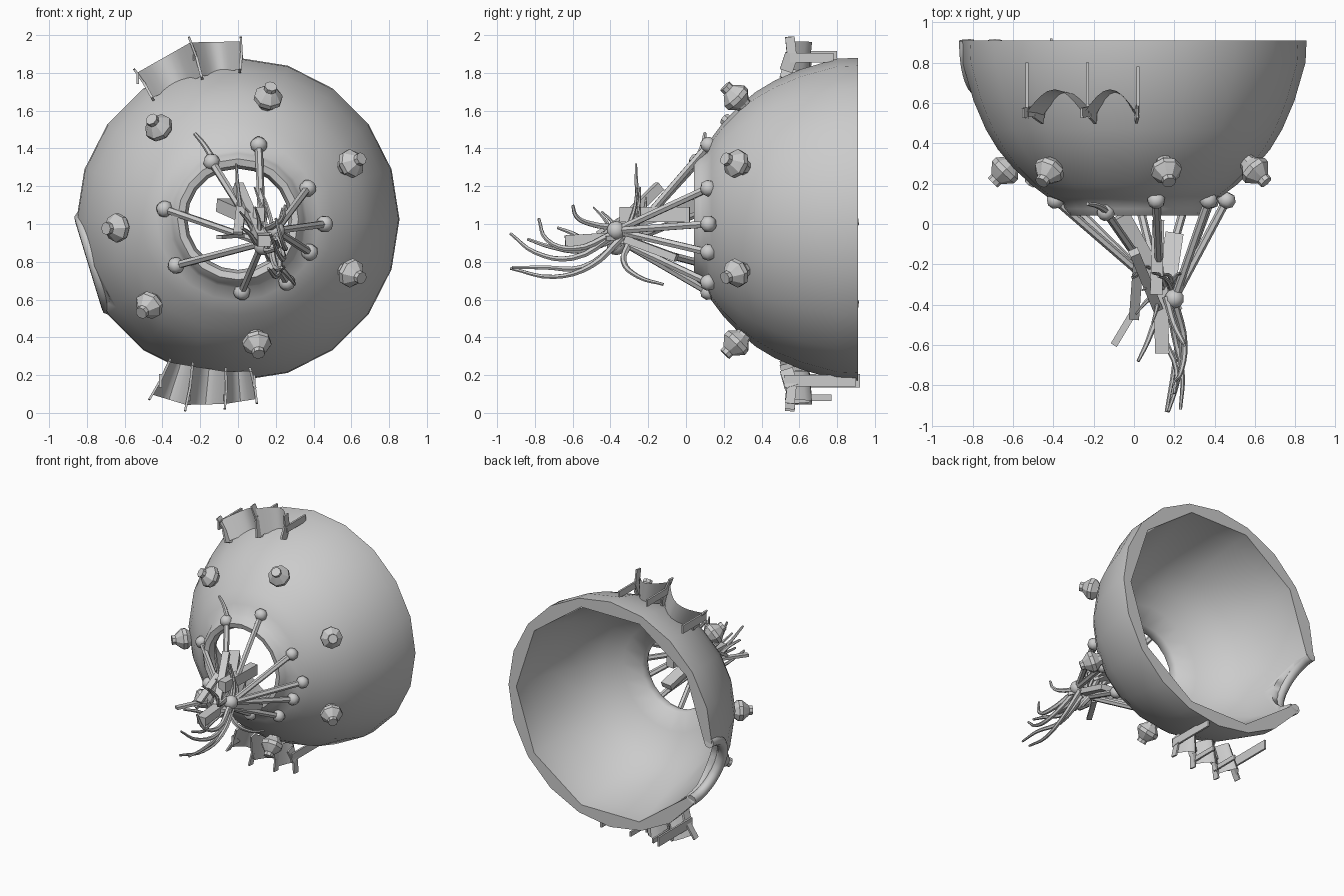
import bpy, bmesh, math, random
from mathutils import Vector

random.seed(4)
if "Cube" in bpy.data.objects:
    bpy.data.objects.remove(bpy.data.objects["Cube"])

grey = bpy.data.materials.new("plain_grey")
grey.use_nodes = True
grey.diffuse_color = (0.6, 0.6, 0.6, 1)
grey.node_tree.nodes["Principled BSDF"].inputs["Base Color"].default_value = (0.6, 0.6, 0.6, 1)


def finish(name, bm, smooth=40):
    bmesh.ops.recalc_face_normals(bm, faces=bm.faces)
    mesh = bpy.data.meshes.new(name)
    bm.to_mesh(mesh)
    bm.free()
    mesh.materials.append(grey)
    ob = bpy.data.objects.new(name, mesh)
    bpy.context.collection.objects.link(ob)
    select(ob)
    if smooth:
        bpy.ops.object.shade_smooth_by_angle(angle=math.radians(smooth))
    return ob


def select(ob):
    bpy.ops.object.select_all(action='DESELECT')
    ob.select_set(True)
    bpy.context.view_layer.objects.active = ob


def lathe(name, profile, origin, axis, sides, closed=False, smooth=40, flat_from=None):
    """Spin (radius, height) points about an axis."""
    bm = bmesh.new()
    turn = Vector(axis).to_track_quat('Z', 'Y')
    rings = []
    for i, (r, h) in enumerate(profile):
        ring = []
        for k in range(sides):
            a = 2 * math.pi * k / sides
            # inner rings have half as many visible corners
            s = math.cos(2 * math.pi / sides) if flat_from and i >= flat_from and k % 2 else 1
            p = Vector((r * s * math.cos(a), r * s * math.sin(a), h))
            ring.append(bm.verts.new(Vector(origin) + turn @ p))
        rings.append(ring)
    pairs = list(zip(rings, rings[1:])) + ([(rings[-1], rings[0])] if closed else [])
    for a, b in pairs:
        for k in range(sides):
            n = (k + 1) % sides
            bm.faces.new((a[k], a[n], b[n], b[k]))
    if not closed:
        bm.faces.new(rings[0])
        bm.faces.new(rings[-1])
    return finish(name, bm, smooth)


def tube(name, points, radii, res=1):
    """Tapered round rod along a smooth path."""
    cu = bpy.data.curves.new(name, 'CURVE')
    cu.dimensions = '3D'
    cu.bevel_depth = 1
    cu.bevel_resolution = res
    cu.resolution_u = 4
    cu.use_fill_caps = True
    sp = cu.splines.new('BEZIER')
    sp.bezier_points.add(len(points) - 1)
    for i, bp in enumerate(sp.bezier_points):
        bp.co = points[i]
        bp.handle_left_type = bp.handle_right_type = 'AUTO'
        t = i / (len(points) - 1)
        bp.radius = radii[0] + (radii[1] - radii[0]) * t
    ob = bpy.data.objects.new(name, cu)
    bpy.context.collection.objects.link(ob)
    select(ob)
    bpy.ops.object.convert(target='MESH')
    ob = bpy.context.view_layer.objects.active
    ob.data.materials.clear()
    ob.data.materials.append(grey)
    bpy.ops.object.shade_smooth_by_angle(angle=math.radians(50))
    return ob


def ball(name, centre, r):
    bm = bmesh.new()
    bmesh.ops.create_uvsphere(bm, u_segments=10, v_segments=7, radius=r)
    bmesh.ops.translate(bm, verts=bm.verts, vec=centre)
    return finish(name, bm, 60)


def plank(name, a, b, width, thick, up=(0, 0, 1)):
    """Flat bar from a to b."""
    a, b = Vector(a), Vector(b)
    d = (b - a).normalized()
    side = d.cross(Vector(up)).normalized()
    top = side.cross(d)
    bm = bmesh.new()
    ends = []
    for p in (a, b):
        ends.append([bm.verts.new(p + side * i * width / 2 + top * j * thick / 2)
                     for i, j in ((-1, -1), (1, -1), (1, 1), (-1, 1))])
    for e in ends:
        bm.faces.new(e)
    for k in range(4):
        n = (k + 1) % 4
        bm.faces.new((ends[0][k], ends[0][n], ends[1][n], ends[1][k]))
    return finish(name, bm, 0)


# Bowl shell with rolled front lip; heights run forward from the rear rim
centre = Vector((0, 0.91, 1.025))
profile = [(0.855, 0), (0.85, 0.11), (0.795, 0.3), (0.735, 0.44), (0.675, 0.54), (0.6, 0.63),
           (0.51, 0.715), (0.43, 0.775), (0.365, 0.8), (0.35, 0.835), (0.32, 0.868), (0.285, 0.86),
           (0.268, 0.825), (0.28, 0.78), (0.4, 0.72), (0.52, 0.63), (0.62, 0.51), (0.72, 0.32),
           (0.78, 0.12), (0.79, 0)]
shell = lathe("bowl_shell", profile, centre, (0, -1, 0), 20, True, 50, flat_from=17)

# Round side notch at the rear rim
out = Vector((-0.95, 0, -0.29)).normalized()
tangent = out.cross(Vector((0, 1, 0)))
cutter = lathe("notch_cutter", [(0.23, 0.5), (0.23, 1.2)], centre, out, 24)
cutter.hide_render = True
select(shell)
mod = shell.modifiers.new("notch", 'BOOLEAN')
mod.object = cutter
mod.solver = 'EXACT'
bpy.ops.object.modifier_apply(modifier=mod.name)
bpy.data.objects.remove(cutter)
rim = []
for i in range(11):
    a = math.pi * i / 10
    v = out * 0.8 + 0.25 * (tangent * math.cos(a) + Vector((0, -1, 0)) * math.sin(a))
    rim.append(centre + v.normalized() * 0.83)
tube("notch_lip", rim, (0.038, 0.038), 2)

# Ring of studs standing out from the shell
for x, z in [(0.16, 1.67), (0.6, 1.32), (0.6, 0.74), (0.1, 0.37), (-0.47, 0.57), (-0.64, 0.98), (-0.42, 1.51)]:
    p = Vector((x, 0.265, z))
    n = (p - centre).normalized()
    lathe("stud", [(0.035, -0.09), (0.045, -0.05), (0.077, -0.015), (0.077, 0.012), (0.04, 0.055),
                   (0.034, 0.06), (0.034, 0.085)], p, n, 8, smooth=25)

# Spider frame: ball-ended arms meeting at a hub
hub = Vector((0.13, -0.33, 0.9))
hub_top = Vector((0.2, -0.37, 0.965))
ball("front_hub", hub + Vector((0, -0.04, -0.015)), 0.05)
ball("upper_hub", hub_top, 0.05)
tips = [(-0.14, 1.33), (0.11, 1.42), (0.37, 1.19), (0.46, 1.0), (0.38, 0.85), (0.26, 0.69),
        (0.02, 0.64), (-0.33, 0.78), (-0.39, 1.08)]
for i, (x, z) in enumerate(tips):
    tip = Vector((x, 0.06 if i == 0 else 0.12, z))
    root = hub_top if 2 <= i <= 4 else hub
    tube("arm", [tip, (tip + root) / 2, root], (0.021, 0.02))
    d = (tip - root).normalized()
    lathe("arm_foot", [(0.02, -0.04), (0.042, -0.02), (0.044, 0.01), (0.025, 0.035)], tip, d, 10, smooth=60)
tube("arm_spike", [(-0.13, 0.06, 1.34), (-0.18, 0.09, 1.42), (-0.23, 0.1, 1.48)], (0.018, 0.01))

# Tangle of trailing tendrils
tendrils = [
    [(0.2, -0.34, 0.93), (0.22, -0.5, 0.78), (0.2, -0.7, 0.72), (0.16, -0.93, 0.765)],
    [(0.17, -0.35, 0.9), (0.2, -0.55, 0.77), (0.24, -0.75, 0.77), (0.23, -0.92, 0.77)],
    [(0.2, -0.37, 0.95), (0.24, -0.6, 0.82), (0.21, -0.8, 0.85), (0.17, -0.93, 0.95)],
    [(0.2, -0.38, 0.95), (0.25, -0.6, 0.87), (0.23, -0.74, 0.92), (0.2, -0.78, 1.03)],
    [(0.18, -0.36, 0.93), (0.15, -0.55, 0.86), (0.21, -0.72, 0.88), (0.2, -0.84, 0.92)],
    [(0.17, -0.35, 0.93), (0.1, -0.5, 0.9), (0.06, -0.6, 0.95), (0.02, -0.68, 0.98)],
    [(0.16, -0.36, 0.98), (0.2, -0.5, 1.0), (0.24, -0.58, 1.04), (0.25, -0.6, 1.1)],
    [(0.13, -0.3, 0.9), (0.2, -0.33, 0.8), (0.27, -0.25, 0.72), (0.3, -0.12, 0.68)]]
for pts in tendrils:
    tube("tendril", pts, (0.02, 0.008))
for i in range(8):
    a = random.uniform(-0.5, 0.5)
    base = hub_top + Vector((random.uniform(-0.12, 0), random.uniform(-0.05, 0.1), -0.03))
    end = base + Vector((a * 0.2 - 0.03, random.uniform(-0.12, 0.1), random.uniform(0.12, 0.28)))
    tube("spike", [base, (base + end) / 2 + Vector((0.01, 0.02, 0)), end], (0.016, 0.005))
tube("tall_spike", [(0.02, -0.24, 1.02), (0, -0.26, 1.18), (-0.01, -0.265, 1.32)], (0.016, 0.006))

# Broken planks caught around the hub
for a, b, w, t in [((-0.07, 0.04, 1.1), (0.11, -0.28, 1.02), 0.1, 0.07),
                   ((0.12, 0.02, 1.05), (0.11, -0.35, 1.05), 0.06, 0.08),
                   ((0.13, -0.3, 0.93), (0.14, -0.64, 0.91), 0.07, 0.06),
                   ((0.0, -0.14, 1.2), (0.13, -0.45, 0.9), 0.05, 0.05),
                   ((0.02, -0.2, 1.12), (-0.0, -0.47, 0.95), 0.05, 0.02),
                   ((0.02, -0.4, 0.94), (-0.1, -0.6, 0.93), 0.035, 0.02),
                   ((0.2, -0.05, 0.82), (0.16, -0.32, 0.92), 0.09, 0.04),
                   ((0.1, -0.24, 0.925), (0.2, -0.44, 0.925), 0.09, 0.025)]:
    plank("plank", a, b, w, t)


# Scalloped fins: webbed sheets hung between thin ribs
def fin(name, ribs, front, bulge, struts):
    ribs = [(Vector((a, front, b)), Vector((c, front + 0.02, d))) for a, b, c, d in ribs]
    bm = bmesh.new()
    for (i0, o0), (i1, o1) in zip(ribs, ribs[1:]):
        prev = None
        for k in range(9):
            t = k / 8
            push = Vector((0, bulge * math.sin(math.pi * t), 0))
            low, high = i0.lerp(i1, t), o0.lerp(o1, t)
            cur = [bm.verts.new(low.lerp(high, s) + push) for s in (0.05, 0.87)]
            if prev:
                bm.faces.new((prev[0], cur[0], cur[1], prev[1]))
            prev = cur
    finish(name + "_web", bm)
    for inner, outer in ribs:
        mid = (inner + outer) / 2
        plank(name + "_rib", inner, mid + Vector((0.006, 0.02, 0)), 0.014, 0.07, (0, 1, 0))
        plank(name + "_rib_tip", mid + Vector((0.006, 0.02, 0)), outer, 0.012, 0.05, (0, 1, 0))
    for x, y0, y1, z, h in struts:
        plank(name + "_strut", (x, y0, z), (x, y1, z), 0.014, h)


fin("upper_fin", [(-0.45, 1.66, -0.55, 1.82), (-0.19, 1.77, -0.26, 1.99), (0.01, 1.81, 0.015, 1.99)],
    0.53, 0.12, [(-0.53, 0.52, 0.8, 1.77, 0.06), (-0.23, 0.55, 0.8, 1.89, 0.05), (0.02, 0.55, 0.78, 1.88, 0.05)])
fin("lower_fin", [(-0.36, 0.28, -0.47, 0.07), (-0.24, 0.26, -0.28, 0.01), (-0.065, 0.23, -0.07, 0.02),
                  (0.065, 0.23, 0.1, 0.05)],
    0.53, 0.12, [(-0.41, 0.52, 0.92, 0.17, 0.07), (-0.26, 0.55, 0.77, 0.08, 0.035),
                 (-0.07, 0.55, 0.77, 0.08, 0.035), (0.085, 0.52, 0.9, 0.17, 0.06)])
